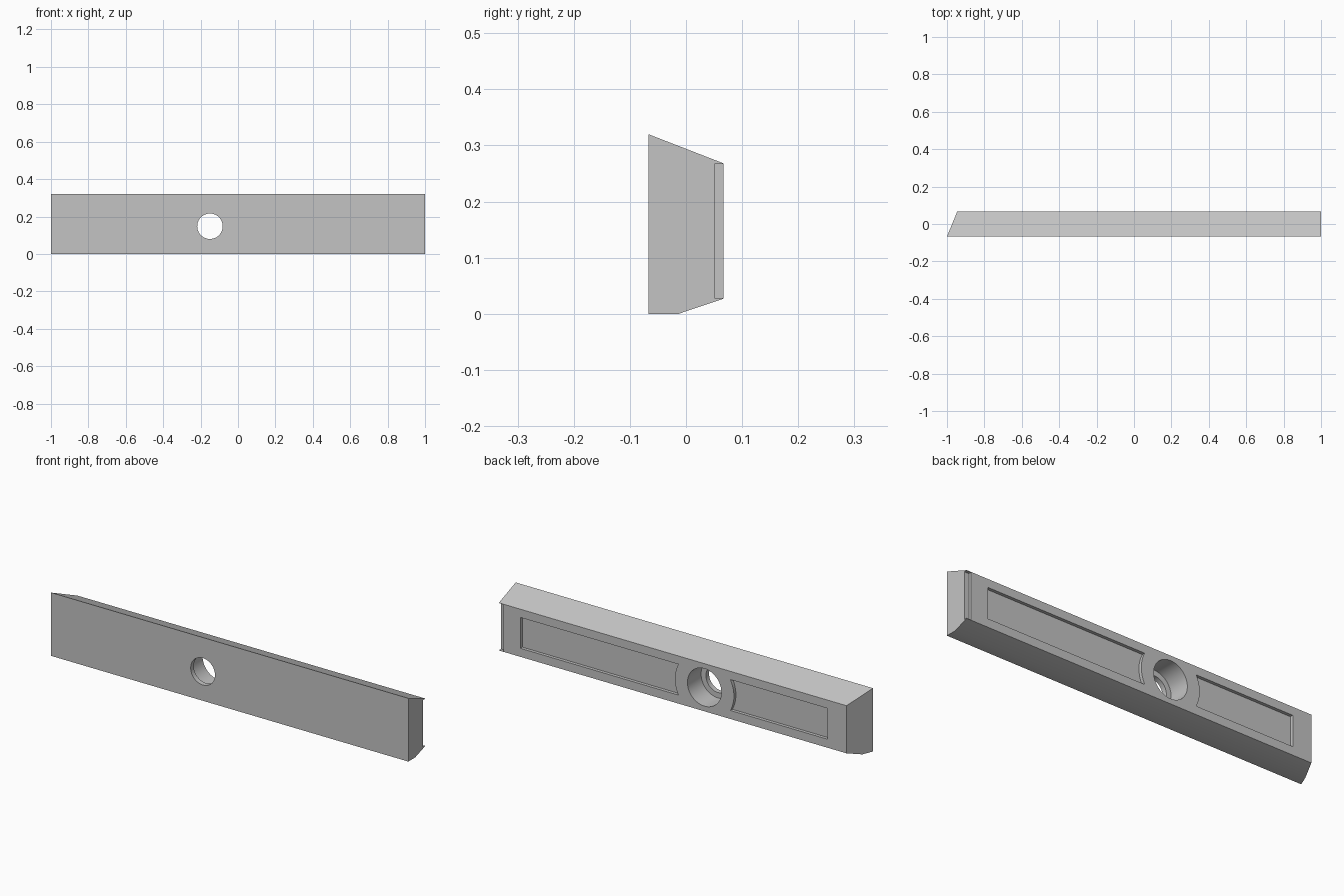
import bpy
import bmesh
import math

cube = bpy.data.objects.get("Cube")
if cube:
    bpy.data.objects.remove(cube, do_unlink=True)

grey = bpy.data.materials.new("plain grey")
grey.use_nodes = True
colour = (0.55, 0.55, 0.55, 1)
grey.diffuse_color = colour
grey.node_tree.nodes["Principled BSDF"].inputs["Base Color"].default_value = colour

FRONT, BACK = -0.067, 0.067
HOLE_X, HOLE_Z = -0.15, 0.148


def prism(name, points, offset):
    """Extrude a closed loop of 3D points along an offset."""
    bm = bmesh.new()
    face = bm.faces.new([bm.verts.new(p) for p in points])
    ext = bmesh.ops.extrude_face_region(bm, geom=[face])
    verts = [g for g in ext["geom"] if isinstance(g, bmesh.types.BMVert)]
    bmesh.ops.translate(bm, verts=verts, vec=offset)
    bmesh.ops.recalc_face_normals(bm, faces=bm.faces)
    mesh = bpy.data.meshes.new(name)
    bm.to_mesh(mesh)
    bm.free()
    mesh.materials.append(grey)
    obj = bpy.data.objects.new(name, mesh)
    bpy.context.collection.objects.link(obj)
    return obj


def cut(target, points, depth):
    """Cut a shape drawn on an XZ plane, running backwards from it."""
    cutter = prism("cutter", points, (0, depth, 0))
    mod = target.modifiers.new("cut", "BOOLEAN")
    mod.operation = "DIFFERENCE"
    mod.solver = "EXACT"
    mod.object = cutter
    bpy.context.view_layer.objects.active = target
    bpy.ops.object.modifier_apply(modifier=mod.name)
    bpy.data.objects.remove(cutter, do_unlink=True)


def arc(radius, start, end, steps, y):
    """Points on an arc round the hole centre."""
    angles = [start + (end - start) * i / steps for i in range(steps + 1)]
    return [(HOLE_X + radius * math.cos(a), y, HOLE_Z + radius * math.sin(a)) for a in angles]


# Bar with a sloping top and a bevelled bottom
profile = [(FRONT, 0), (-0.013, 0), (BACK, 0.027), (BACK, 0.268), (FRONT, 0.32)]
bar = prism("bar", [(-1, y, z) for y, z in profile], (2, 0, 0))

# Slanted end: lean the back of the right end inwards
for v in bar.data.vertices:
    if v.co.x < 0:
        v.co.x += 0.055 * (v.co.y - FRONT) / (BACK - FRONT)

# Stepped through hole, narrow at the front
for radius, y in ((0.068, -0.2), (0.095, -0.042)):
    cut(bar, arc(radius, 0, math.tau, 64, y)[:-1], 0.4)

# Shallow back pockets, each with an end curved round the hole
pocket_y = BACK - 0.016
half = 0.078
bend = math.asin(half / 0.165)
for end_x, middle in ((0.88, 0), (-0.84, math.pi)):
    side = math.cos(middle)
    points = arc(0.165, middle - bend, middle + bend, 12, pocket_y)
    points += [(end_x, pocket_y, HOLE_Z + side * half), (end_x, pocket_y, HOLE_Z - side * half)]
    cut(bar, points, 0.1)

# Small rebate along the back edge of the left end
rebate = [(0.975, 0.0285), (1.1, 0.0285), (1.1, 0.2665), (0.975, 0.2665)]
cut(bar, [(x, 0.051, z) for x, z in rebate], 0.1)

# Smooth the round walls, keep edges sharp
bpy.ops.object.select_all(action="DESELECT")
bar.select_set(True)
bpy.context.view_layer.objects.active = bar
bpy.ops.object.shade_smooth_by_angle(angle=math.radians(20))
